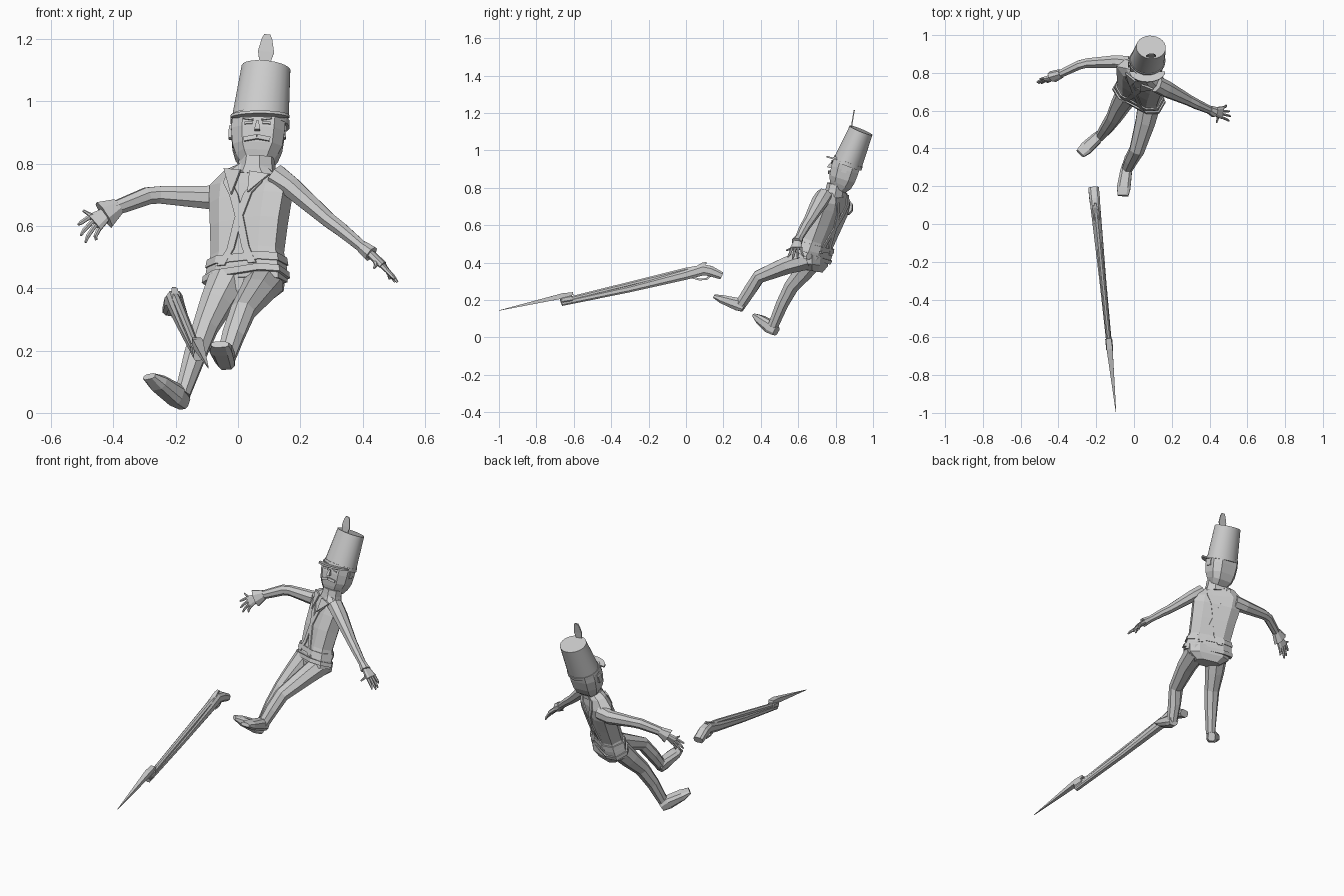
import bpy, bmesh, math
from mathutils import Vector

cube = bpy.data.objects.get("Cube")
if cube:
    bpy.data.objects.remove(cube, do_unlink=True)

grey = bpy.data.materials.new("plain grey")
grey.use_nodes = True
grey.diffuse_color = (.6, .6, .6, 1)
grey.node_tree.nodes["Principled BSDF"].inputs["Base Color"].default_value = grey.diffuse_color

# Cross-section outlines in unit space
BOXY = [(1, -.5), (1, .5), (.6, 1), (-.6, 1), (-1, .5), (-1, -.5), (-.6, -1), (.6, -1)]
SQUARE = [(1, -1), (1, 1), (-1, 1), (-1, -1)]


def round_outline(sides):
    angles = [math.tau * (i + .5) / sides for i in range(sides)]
    return [(math.cos(a), math.sin(a)) for a in angles]


OCTAGON, DISC = round_outline(8), round_outline(24)


def frames(path, side):
    """Centre, scaled side axis and scaled depth axis for every ring of a path."""
    points = [Vector(p[:3]) for p in path]
    result = []
    for i, p in enumerate(path):
        tangent = (points[min(i + 1, len(path) - 1)] - points[max(i - 1, 0)]).normalized()
        across = Vector(side)
        across = (across - tangent * across.dot(tangent)).normalized()
        result.append((points[i], across * p[3], tangent.cross(across) * p[4]))
    return result


def skin(name, rings, smooth=False):
    """Join rings of points into a capped solid."""
    bm = bmesh.new()
    loops = [[bm.verts.new(p) for p in ring] for ring in rings]
    for low, high in zip(loops, loops[1:]):
        for i in range(len(low)):
            j = (i + 1) % len(low)
            bm.faces.new((low[i], low[j], high[j], high[i]))
    bm.faces.new(loops[0][::-1])
    bm.faces.new(loops[-1])
    bmesh.ops.recalc_face_normals(bm, faces=bm.faces)
    mesh = bpy.data.meshes.new(name)
    bm.to_mesh(mesh)
    bm.free()
    mesh.materials.append(grey)
    obj = bpy.data.objects.new(name, mesh)
    bpy.context.collection.objects.link(obj)
    if smooth:
        bpy.ops.object.select_all(action="DESELECT")
        obj.select_set(True)
        bpy.context.view_layer.objects.active = obj
        bpy.ops.object.shade_smooth_by_angle()
    return obj


def loft(name, path, side=(1, 0, 0), outline=OCTAGON, smooth=False):
    """Sweep an outline along (x, y, z, half width, half depth) points."""
    return skin(name, [[c + a * u + d * v for u, v in outline]
                       for c, a, d in frames(path, side)], smooth)


# Torso: twisted and leaning back
torso_side = (.88, -.44, .17)
jacket = [(.025, .68, .42, .135, .062), (.028, .69, .46, .13, .066), (.03, .705, .51, .118, .06),
          (.035, .74, .6, .125, .064), (.04, .775, .68, .135, .062), (.042, .79, .725, .138, .055),
          (.05, .795, .765, .095, .045), (.055, .8, .785, .06, .04)]
loft("jacket", jacket, torso_side, BOXY)
loft("pelvis", [(.025, .675, .355, .07, .045), (.025, .68, .39, .118, .06),
                (.025, .685, .44, .125, .06)], (.95, -.3, .03), BOXY)
loft("jacket_hem", [(.025, .677, .425, .142, .07), (.026, .685, .445, .139, .072)], torso_side, BOXY)
loft("belt", [(.028, .693, .47, .133, .07), (.029, .7, .495, .128, .068)], torso_side, BOXY)
loft("collar", [(.055, .795, .76, .075, .055), (.06, .8, .79, .062, .052),
                (.062, .805, .82, .058, .05)], (1, -.3, .05))

# Crossed straps laid over the front and back of the jacket
torso = frames(jacket, torso_side)
for face, label in ((1, "back"), (-1, "front")):
    for slant, which in ((1, "left"), (-1, "right")):
        rings = []
        for step, (centre, across, depth) in enumerate(torso[1:7]):
            middle = slant * (step / 5 - .42) * 1.05
            rings.append([centre + across * (middle + u * .11) + depth * face * v
                          for u, v in ((-1, .98), (1, .98), (1, 1.1), (-1, 1.1))])
        skin(f"{label}_strap_{which}", rings)

# Pointed lapels at the neck
for u, which in ((.45, "left"), (-.45, "right")):
    centre, across, depth = torso[6]
    low, low_across, low_depth = torso[4]
    outer = centre + across * u * 2 - depth * .9
    inner = centre + across * u * .4 - depth * 1.15
    tip = low + low_across * u * .5 - low_depth * 1.12
    push = -depth.normalized() * .009
    skin("lapel_" + which, [[outer, inner, tip], [outer + push, inner + push, tip + push]])

# Head
loft("head", [(.06, .81, .795, .05, .045), (.06, .825, .82, .068, .062), (.062, .836, .85, .08, .07),
              (.064, .85, .9, .086, .075), (.068, .862, .94, .085, .074)], outline=BOXY)
head_up = Vector((.04, .28, .95)).normalized()
head_out = Vector((0, -1, .28)).normalized()
head_mid = Vector((.062, .848, .9))


def face_bar(name, start, end, width, depth):
    """Bar on the face between two (across, up, out) positions."""
    spots = [head_mid + Vector((1, 0, 0)) * a + head_up * b + head_out * c for a, b, c in (start, end)]
    side = head_out if abs(end[0] - start[0]) > .001 else (1, 0, 0)
    sizes = (depth, width) if side is head_out else (width, depth)
    loft(name, [(*p, *sizes) for p in spots], side, SQUARE)


for s, which in ((1, "left"), (-1, "right")):
    face_bar("eye_" + which, (s * .016, .013, .074), (s * .042, .011, .074), .004, .005)
    face_bar("eyebrow_" + which, (s * .013, .023, .075), (s * .046, .028, .073), .003, .006)
    face_bar("moustache_" + which, (0, -.035, .075), (s * .042, -.042, .07), .007, .006)
    face_bar("ear_" + which, (s * .086, -.02, 0), (s * .086, .02, 0), .006, .014)
nose = [head_mid + head_up * h + head_out * .076 for h in (-.015, .018)]
loft("nose", [(*nose[0], .009, .018), (*nose[1], .004, .004)], outline=SQUARE)

# Tall hat with peak and plume
hat_low, hat_top = Vector((.07, .862, .925)), Vector((.09, .936, 1.107))
loft("hat", [(*hat_low, .093, .08), (*hat_top, .079, .066)], outline=DISC, smooth=True)
loft("hat_band", [(*hat_low, .096, .083), (*hat_low.lerp(hat_top, .1), .095, .082)],
     outline=DISC, smooth=True)
peak = [(math.cos(a) * .095, .06 + math.sin(a) * .058)
        for a in [math.pi * i / 12 for i in range(13)]]
peak_base = hat_low + head_up * .012
skin("hat_peak", [[peak_base + Vector((u, 0, 0)) + head_out * v + head_up * lift for u, v in peak]
                  for lift in (-.006, .003)], smooth=True)
loft("plume", [(.083, .868, 1.02, .01, .003), (.085, .883, 1.11, .014, .003), (.09, .89, 1.16, .026, .003),
               (.093, .897, 1.2, .017, .003), (.094, .9, 1.215, .01, .003)], outline=SQUARE)

# Arms
loft("right_arm", [(-.03, .85, .7, .045, .042), (-.1, .86, .692, .04, .036), (-.25, .852, .7, .03, .027),
                   (-.29, .842, .697, .03, .026), (-.4, .79, .655, .024, .022)], (0, 0, 1))
loft("left_arm", [(.12, .74, .76, .045, .042), (.17, .715, .725, .046, .036), (.29, .655, .62, .03, .026),
                  (.33, .635, .59, .028, .024), (.42, .595, .515, .02, .018)], (0, 1, 0))
loft("right_cuff", [(-.385, .797, .662, .028, .024), (-.43, .78, .635, .05, .03)], (.4, -.2, -1))
loft("left_cuff", [(.4, .605, .532, .024, .022), (.428, .592, .51, .03, .027)], (0, 1, 0))


def hand(name, wrist, knuckles, spread, tips, thumb):
    """Flat palm with four bent fingers and a thumb."""
    wrist, knuckles, spread = Vector(wrist), Vector(knuckles), Vector(spread)
    loft(name + "_palm", [(*wrist, .018, .013), (*knuckles, .033, .011)], spread, BOXY)
    roots = [knuckles + spread.normalized() * k for k in (-.025, -.008, .008, .025)]
    for i, (root, tip) in enumerate(zip(roots + [wrist.lerp(knuckles, .4)], tips + [thumb])):
        bend = root.lerp(Vector(tip), .55) + (knuckles - wrist) * .15
        loft(f"{name}_finger_{i}", [(*root, .008, .008), (*bend, .007, .007), (*tip, .004, .004)],
             spread, round_outline(6))


hand("right_hand", (-.415, .785, .645), (-.462, .765, .61), (.6, -.2, -.7),
     [(-.513, .75, .605), (-.505, .745, .57), (-.49, .745, .547), (-.455, .75, .555)], (-.498, .77, .65))
hand("left_hand", (.415, .598, .52), (.465, .59, .475), (.1, 1, .1),
     [(.503, .545, .43), (.512, .57, .42), (.505, .597, .42), (.487, .63, .43)], (.437, .535, .465))

# Legs and boots
loft("right_leg", [(-.035, .685, .42, .065, .06), (-.07, .63, .35, .055, .052), (-.105, .565, .275, .043, .042),
                   (-.14, .515, .18, .037, .036), (-.178, .465, .06, .026, .03)])
loft("left_leg", [(.085, .655, .42, .066, .06), (.06, .54, .385, .056, .05), (.015, .39, .325, .042, .038),
                  (-.015, .34, .25, .038, .036), (-.04, .288, .17, .03, .032)])
loft("right_boot", [(-.172, .482, .032, .02, .024), (-.198, .452, .056, .03, .034),
                    (-.255, .4, .095, .034, .024), (-.285, .373, .117, .026, .01)], (.7, -.6, .1), BOXY)
loft("left_boot", [(-.036, .31, .16, .026, .024), (-.042, .275, .178, .031, .034),
                   (-.055, .19, .205, .036, .022), (-.058, .15, .22, .028, .01)], outline=BOXY)


# Musket with fixed bayonet, lying along one slanted line
def gun_part(name, path, outline=BOXY):
    loft(name, [(-.195 - .1 * y, y, z, w, h) for y, z, w, h in path], outline=outline)


gun_part("musket_stock", [(-.665, .182, .014, .014), (-.3, .26, .018, .018), (0, .335, .024, .026),
                          (.09, .362, .026, .03), (.13, .355, .028, .028), (.19, .33, .028, .02)])
gun_part("musket_barrel", [(-.67, .194, .013, .013), (0, .358, .016, .016), (.08, .372, .016, .016)], OCTAGON)
gun_part("musket_hammer", [(.06, .375, .012, .008), (.09, .392, .01, .008), (.11, .4, .006, .004)], SQUARE)
gun_part("trigger_guard", [(.02, .325, .006, .006), (.07, .31, .008, .005), (.11, .312, .008, .005),
                           (.13, .33, .006, .006)], SQUARE)
gun_part("bayonet_socket", [(-.61, .21, .02, .025), (-.665, .2, .02, .022)], OCTAGON)
gun_part("bayonet_blade", [(-.605, .235, .014, .007), (-.66, .222, .016, .014), (-1, .144, .001, .001)], SQUARE)
